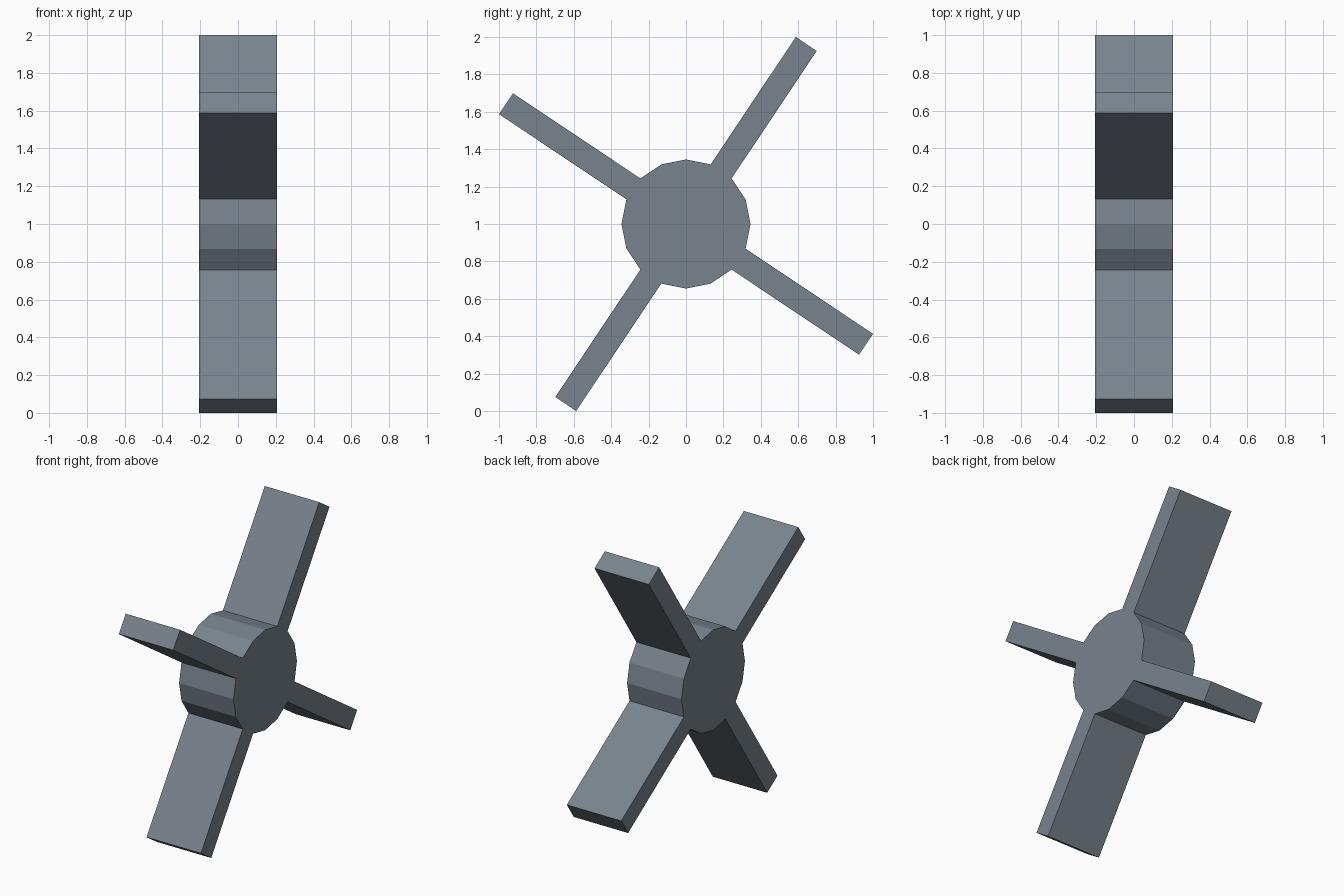
import bpy, bmesh, math
from mathutils import Matrix, Vector

if "Cube" in bpy.data.objects:
    bpy.data.objects.remove(bpy.data.objects["Cube"])

HUB_R, HALF_W, SIDES = 0.345, 0.207, 16
ARM_REACH = 1.1577          # distance from hub centre to arm tip

steel = bpy.data.materials.new("slate grey")
steel.diffuse_color = (0.19, 0.23, 0.27, 1)
steel.use_nodes = True
steel.node_tree.nodes["Principled BSDF"].inputs["Base Color"].default_value = steel.diffuse_color

bm = bmesh.new()

# Hub: 16-sided drum lying along x
turn = Matrix.Translation((0, 0, 1)) @ Matrix.Rotation(math.pi / 2, 4, 'Y')
bmesh.ops.create_cone(bm, cap_ends=True, segments=SIDES, radius1=HUB_R,
                      radius2=HUB_R, depth=2 * HALF_W, matrix=turn)

# Paddles: pull four of the drum's side faces outward
bm.normal_update()
side_faces = [f for f in bm.faces if abs(f.normal.x) < 0.5]
apothem = HUB_R * math.cos(math.pi / SIDES)
for k in range(4):
    a = math.radians(56.25 + 90 * k)
    direction = Vector((0, math.cos(a), math.sin(a)))
    face = max(side_faces, key=lambda f: f.normal.dot(direction))
    side_faces.remove(face)
    tip = bmesh.ops.extrude_discrete_faces(bm, faces=[face])["faces"][0]
    bmesh.ops.translate(bm, verts=tip.verts, vec=direction * (ARM_REACH - apothem))

bmesh.ops.recalc_face_normals(bm, faces=bm.faces)
mesh = bpy.data.meshes.new("paddle_wheel")
bm.to_mesh(mesh)
bm.free()
mesh.materials.append(steel)
wheel = bpy.data.objects.new("paddle_wheel", mesh)
bpy.context.collection.objects.link(wheel)
